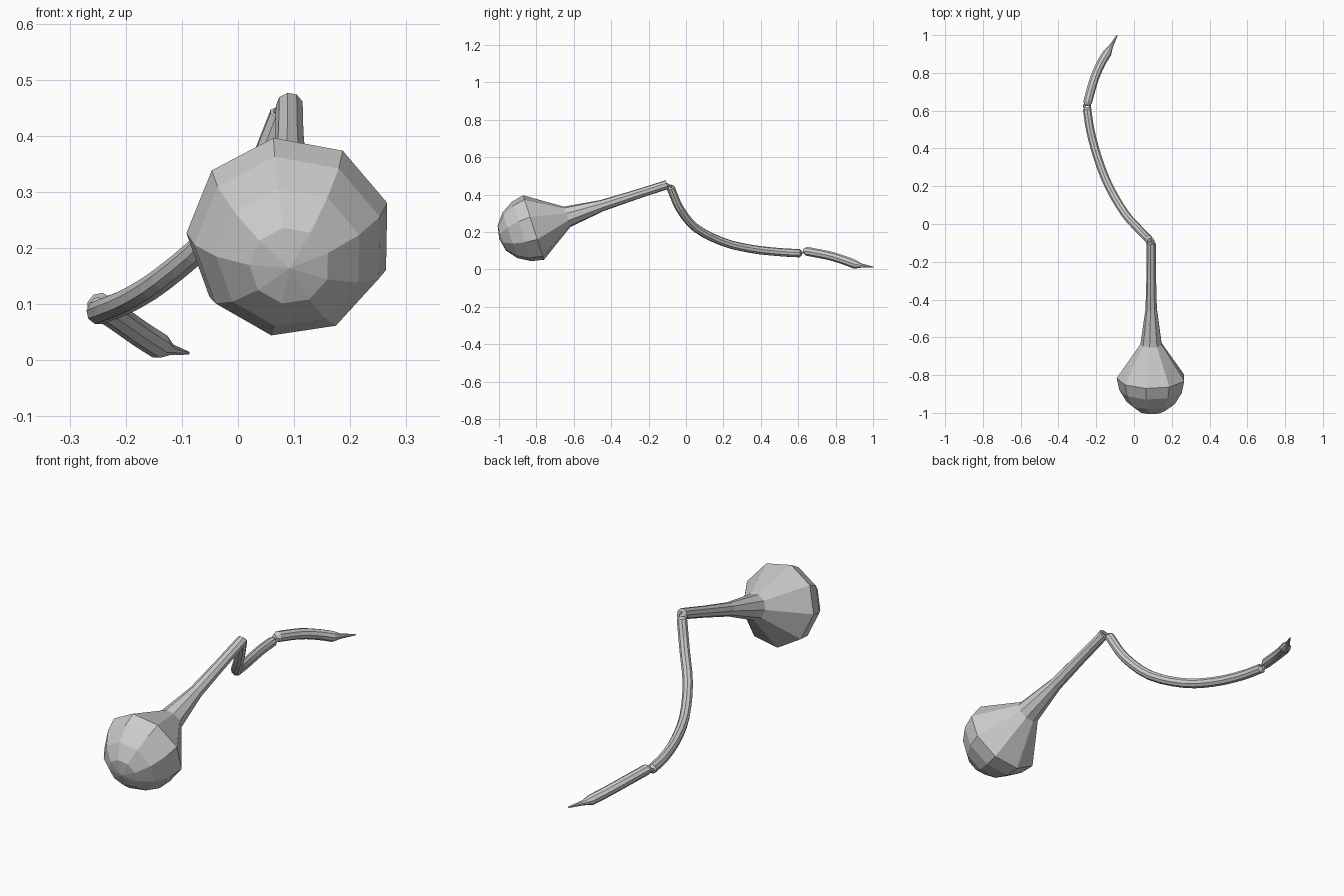
import bpy, bmesh
from math import cos, sin, pi, radians
from mathutils import Vector, Matrix

if "Cube" in bpy.data.objects:
    bpy.data.objects.remove(bpy.data.objects["Cube"])


def loft(name, centres, radii, u_hint, sides=9, phase=0.0):
    """Faceted tube swept through centres, with one radius per centre."""
    pts = [Vector(c) for c in centres]
    bm = bmesh.new()
    rings, u = [], Vector(u_hint)
    for i, p in enumerate(pts):
        t = (pts[min(i + 1, len(pts) - 1)] - pts[max(i - 1, 0)]).normalized()
        u = (u - t * u.dot(t)).normalized()
        v = u.cross(t)
        ring = []
        for k in range(sides):
            a = phase + 2 * pi * k / sides
            ring.append(bm.verts.new(p + radii[i] * (u * cos(a) + v * sin(a))))
        rings.append(ring)
    for a, b in zip(rings, rings[1:]):
        for k in range(sides):
            n = (k + 1) % sides
            bm.faces.new((a[k], a[n], b[n], b[k]))
    bm.faces.new(rings[0][::-1])
    bm.faces.new(rings[-1])
    bmesh.ops.recalc_face_normals(bm, faces=bm.faces)
    me = bpy.data.meshes.new(name)
    bm.to_mesh(me)
    bm.free()
    ob = bpy.data.objects.new(name, me)
    bpy.context.collection.objects.link(ob)
    return ob


def smooth_path(keys, steps):
    """Catmull-Rom curve through the key points."""
    k = [Vector(p) for p in keys]
    k = [2 * k[0] - k[1]] + k + [2 * k[-1] - k[-2]]
    out = []
    for i in range(1, len(k) - 2):
        a, b, c, d = k[i - 1:i + 3]
        for s in range(steps):
            t = s / steps
            out.append(0.5 * (2 * b + (c - a) * t + (2 * a - 5 * b + 4 * c - d) * t * t
                              + (3 * b - a - 3 * c + d) * t ** 3))
    return out + [k[-2]]


def link(name, p, q, major, minor):
    """Small ring joining two cords, stretched from p to q."""
    p, q = Vector(p), Vector(q)
    d = (q - p).normalized()
    bpy.ops.mesh.primitive_torus_add(major_segments=10, minor_segments=6,
                                     major_radius=major, minor_radius=minor)
    ob = bpy.context.object
    ob.name = name
    ob.matrix_world = Matrix.Translation((p + q) / 2) @ d.to_track_quat('X', 'Z').to_matrix().to_4x4()


# Bulb and handle: one nine-sided turned profile along a tilted axis
origin = Vector((0.092, -0.815, 0.2235))
axis = Vector((0, 0.952, 0.307)).normalized()
profile = [(-0.193, 0.001), (-0.179, 0.072), (-0.132, 0.131), (-0.066, 0.17), (0, 0.184),
           (0.188, 0.058), (0.385, 0.031), (0.57, 0.026), (0.75, 0.0245)]
loft("bulb_handle", [origin + axis * s for s, r in profile], [r for s, r in profile],
     (1, 0, 0), 9, radians(-101))

# Long curved cord
cord = smooth_path([(0.078, -0.082, 0.437), (0.03, -0.033, 0.325), (-0.048, 0.055, 0.22),
                    (-0.133, 0.2, 0.146), (-0.19, 0.345, 0.11), (-0.23, 0.49, 0.093),
                    (-0.248, 0.607, 0.086)], 3)
rad = [0.0225] * len(cord)
first, last = cord[0], cord[-1]
start = first - (cord[1] - first).normalized() * 0.012
end = last + (last - cord[-2]).normalized() * 0.012
loft("long_cord", [start] + cord + [end], [0.012] + rad + [0.012], (1, 0, 0))

# Short cord ending in a thin point
tail = smooth_path([(-0.246, 0.645, 0.097), (-0.212, 0.765, 0.074),
                    (-0.175, 0.85, 0.048), (-0.142, 0.905, 0.027)], 3)
rad = [0.024] * len(tail)
start = tail[0] - (tail[1] - tail[0]).normalized() * 0.018
loft("tail_cord", [start] + tail + [(-0.122, 0.94, 0.02), (-0.089, 1.0, 0.013)],
     [0.012] + rad + [0.011, 0.003], (1, 0, 0))

# Joining rings
link("handle_link", (0.092, -0.105, 0.455), (0.08, -0.085, 0.44), 0.018, 0.006)
link("cord_link", (-0.249, 0.61, 0.087), (-0.247, 0.64, 0.094), 0.016, 0.006)
